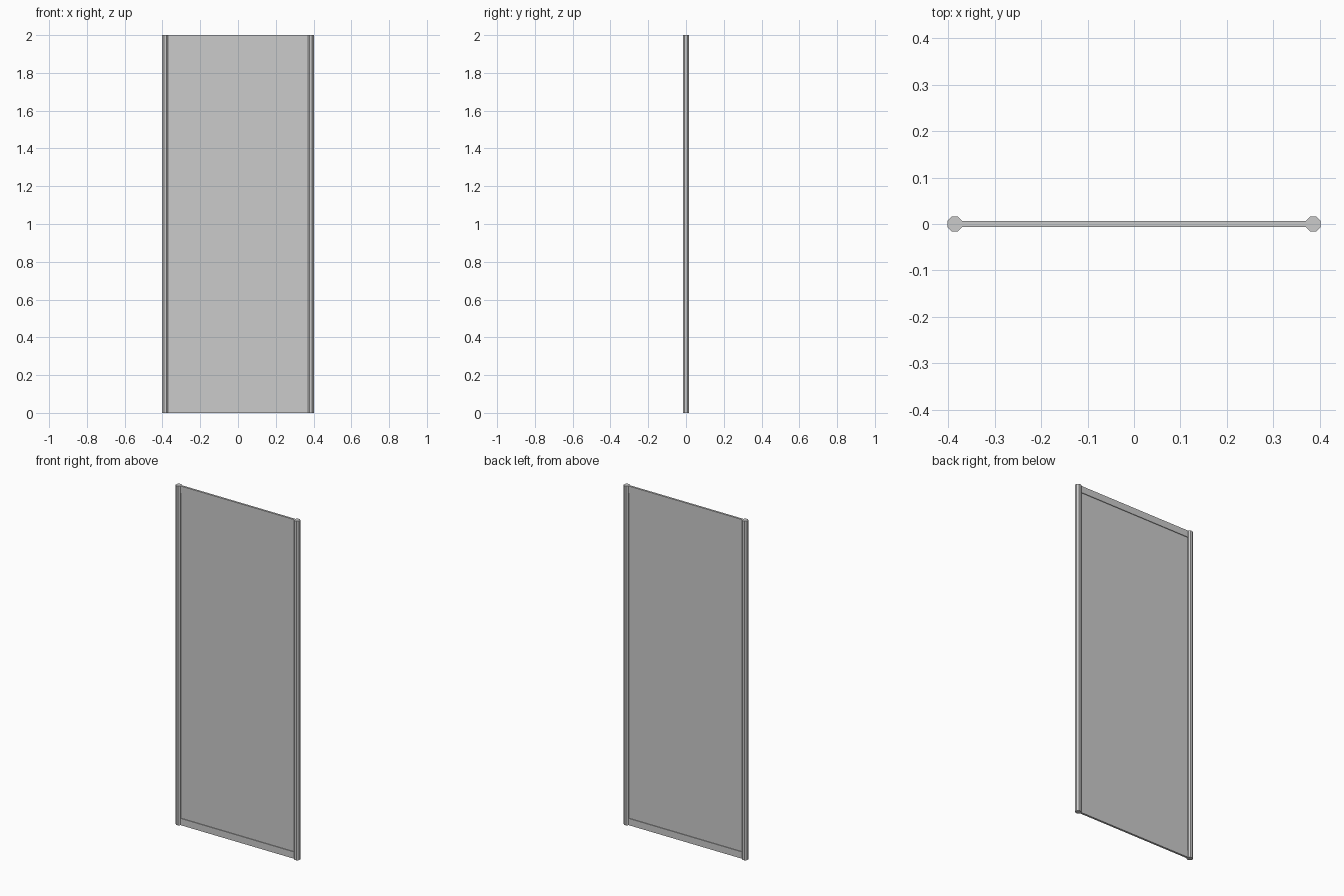
import bpy, math

if "Cube" in bpy.data.objects:
    bpy.data.objects.remove(bpy.data.objects["Cube"])

H = 2.0          # overall height
POST_X = 0.386   # post centre
POST_W = 0.032   # post width across flats
RAIL_H = 0.04


def box(name, size, centre):
    bpy.ops.mesh.primitive_cube_add(size=1, location=centre)
    ob = bpy.context.object
    ob.name = name
    ob.scale = size
    bpy.ops.object.transform_apply(location=False, rotation=False, scale=True)
    return ob


# Octagonal side posts, flats facing the axes
for side, sx in (("left", -1), ("right", 1)):
    bpy.ops.mesh.primitive_cylinder_add(
        vertices=8, radius=POST_W / 2 / math.cos(math.pi / 8), depth=H,
        location=(sx * POST_X, 0, H / 2), rotation=(0, 0, math.pi / 8))
    bpy.context.object.name = side + "_post"

# Flat top and bottom rails between the posts
inner = 2 * POST_X - POST_W
for name, z in (("bottom_rail", RAIL_H / 2), ("top_rail", H - RAIL_H / 2)):
    box(name, (inner, 0.012, RAIL_H), (0, 0, z))

# Thin recessed infill panel
box("infill_panel", (inner, 0.004, H - 2 * RAIL_H), (0, 0, H / 2))
